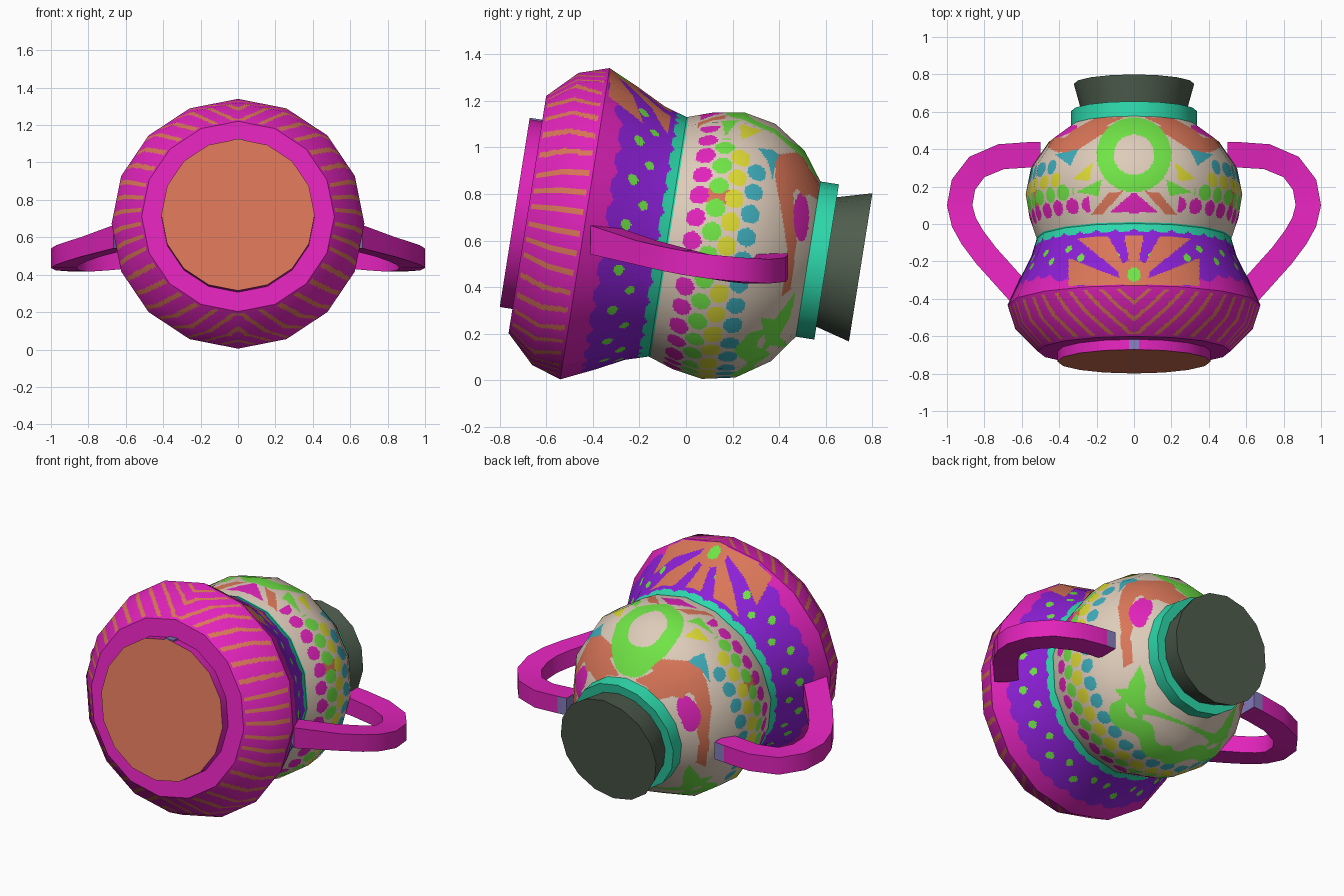
import bpy, bmesh, math
from mathutils import Vector

if "Cube" in bpy.data.objects:
    bpy.data.objects.remove(bpy.data.objects["Cube"])

TILT = math.radians(9)
C, S = math.cos(TILT), math.sin(TILT)
STEP = math.pi / 8                      # the pot has 16 sides


def axis_point(t, x, u):
    """t along the tilted pot axis, x sideways, u up from the axis."""
    return Vector((x, -0.735 + t * C + u * S, 0.72 - t * S + u * C))


# One material per colour
COLOURS = dict(magenta=(225, 35, 187), orange=(217, 118, 88), purple=(140, 32, 215),
               turquoise=(45, 217, 172), cream=(222, 204, 186), green=(112, 228, 70),
               blue=(62, 172, 186), yellow=(220, 216, 52), dark_green=(78, 93, 77),
               lavender=(132, 122, 186))
MATS = {}
for name, rgb in COLOURS.items():
    MATS[name] = bpy.data.materials.new(name)
    MATS[name].diffuse_color = [((c / 255 + 0.055) / 1.055) ** 2.4 for c in rgb] + [1]
INDEX = {n: i for i, n in enumerate(MATS)}


def make_object(name, mesh):
    ob = bpy.data.objects.new(name, mesh)
    bpy.context.collection.objects.link(ob)
    for m in MATS.values():
        mesh.materials.append(m)
    return ob


def smooth(ob):
    bpy.ops.object.select_all(action='DESELECT')
    ob.select_set(True)
    bpy.context.view_layer.objects.active = ob
    bpy.ops.object.shade_smooth_by_angle(angle=math.radians(32))


def painted_lathe(name, profile, paint, cuts=30, size=0.008):
    """16-sided lathe cut into small faces, each coloured by paint(t, a, point)."""
    segs = []
    for (t0, r0), (t1, r1) in zip(profile, profile[1:]):
        segs.append(Vector((-(r1 - r0), t1 - t0)).normalized())
    nrm = [segs[0]] + [(p + q).normalized() for p, q in zip(segs, segs[1:])] + [segs[-1]]
    rows = []
    for i in range(len(segs)):
        p, q = Vector(profile[i]), Vector(profile[i + 1])
        n = max(1, math.ceil((q - p).length / size))
        rows += [(p.lerp(q, k / n), nrm[i].lerp(nrm[i + 1], k / n)) for k in range(n)]
    rows.append((Vector(profile[-1]), nrm[-1]))
    cols = 16 * cuts
    verts, normals = [], []
    for (t, r), (nt, nr) in rows:
        for j in range(cols):
            a = j / cols * math.tau
            flat = r * math.cos(STEP / 2) / math.cos(a % STEP - STEP / 2)
            sa, ca = math.sin(a), math.cos(a)
            verts.append(axis_point(t, flat * sa, flat * ca))
            normals.append(Vector((nr * sa, nt * C + nr * ca * S, -nt * S + nr * ca * C)).normalized())
    faces, mats = [], []
    for i in range(len(rows) - 1):
        t = (rows[i][0].x + rows[i + 1][0].x) / 2
        for j in range(cols):
            k = (j + 1) % cols
            f = (i * cols + j, (i + 1) * cols + j, (i + 1) * cols + k, i * cols + k)
            p = (verts[f[0]] + verts[f[2]]) / 2
            a = (j + 0.5) / cols * math.tau
            faces.append(f)
            mats.append(INDEX[paint(t, min(a, math.tau - a), Vector((abs(p.x), p.y, p.z)))])
    mesh = bpy.data.meshes.new(name)
    mesh.from_pydata(verts, [], faces)
    ob = make_object(name, mesh)
    mesh.polygons.foreach_set("material_index", mats)
    mesh.polygons.foreach_set("use_smooth", [True] * len(faces))
    mesh.normals_split_custom_set_from_vertices(normals)
    return ob


def plain_lathe(name, profile, colour, cap_start=None, cap_end=None):
    bm = bmesh.new()
    rings = [[bm.verts.new(axis_point(t, r * math.sin(j * STEP), r * math.cos(j * STEP)))
              for j in range(16)] for t, r in profile]
    for p, q in zip(rings, rings[1:]):
        for j in range(16):
            k = (j + 1) % 16
            bm.faces.new((p[j], q[j], q[k], p[k])).material_index = INDEX[colour]
    if cap_start:
        bm.faces.new(rings[0]).material_index = INDEX[cap_start]
    if cap_end:
        bm.faces.new(rings[-1][::-1]).material_index = INDEX[cap_end]
    mesh = bpy.data.meshes.new(name)
    bm.to_mesh(mesh)
    smooth(make_object(name, mesh))


def inside(x, y, poly):
    hit = False
    for (x0, y0), (x1, y1) in zip(poly, poly[1:] + poly[:1]):
        if (y0 > y) != (y1 > y) and x < (x1 - x0) * (y - y0) / (y1 - y0) + x0:
            hit = not hit
    return hit


def dot(t, a, row, gap, shift, radius, around=0.56):
    """True inside a ring of round spots at height row."""
    da = (a / gap + shift) % 1 - 0.5
    return math.hypot(t - row, da * gap * around) < radius


# Belly: magenta with orange stripes that turn into chevrons at top and bottom
def paint_belly(t, a, p):
    b = min(a, math.pi - a)
    s = b + (0.305 - t) * 1.7 * max(0, 1 - b / 1.2)
    stripe = (s / 0.135) % 1 < 0.27
    return 'orange' if stripe and 0.065 < t < 0.288 else 'magenta'


# Shoulder: purple lace with green spots, orange burst on top, turquoise rim
def paint_shoulder(t, a, p):
    wave = abs(math.sin(a * 16))
    if t > 0.635 - 0.018 * wave:
        return 'turquoise'
    if a < 0.8:
        dx, dy = p.x, p.y + 0.27
        if math.hypot(dx, dy) < 0.037:
            return 'green'
        if p.x < 0.35 and -0.34 < p.y < -0.05 and t < 0.60:
            if math.cos(9 * math.atan2(dx, dy + 0.05)) > -0.25 or math.hypot(dx, dy) < 0.08:
                return 'orange'
    if dot(t, a, 0.48, 0.34, 0, 0.022) or dot(t, a, 0.54, 0.34, 0.5, 0.02):
        return 'green'
    edge = 0.31 + 0.075 * min(1, max(0, (a - 0.45) / 0.4))
    return 'purple' if t > edge + 0.03 * (1 - wave) * (a > 0.5) else 'magenta'


# Globe shapes seen from above (x, y) and from the side (y, z); both mirrored
TOP_SHAPES = [
    ('magenta', [(-0.01, 0.18), (0.13, 0.06), (-0.01, 0.06)]),
    ('orange', [(0.06, 0.175), (0.13, 0.17), (0.23, 0.05), (0.17, 0.05)]),
    ('green', [(0.17, 0.24), (0.31, 0.17), (0.19, 0.15)]),
    ('yellow', [(0.22, 0.33), (0.33, 0.24), (0.24, 0.23)]),
    ('blue', [(0.30, 0.40), (0.42, 0.37), (0.34, 0.31)]),
    ('orange', [(0.05, 0.57), (0.2, 0.57), (0.33, 0.50), (0.42, 0.40), (0.34, 0.41),
                (0.24, 0.47), (0.12, 0.54)])]
SIDE_SHAPES = [
    ('orange', [(0.39, 0.97), (0.49, 0.98), (0.525, 0.93), (0.46, 0.80), (0.475, 0.60),
                (0.45, 0.39), (0.41, 0.36), (0.435, 0.56), (0.405, 0.75), (0.38, 0.88)]),
    ('green', [(0.47, 0.38), (0.45, 0.28), (0.40, 0.19), (0.45, 0.14), (0.36, 0.15),
               (0.31, 0.10), (0.34, 0.17), (0.32, 0.27), (0.38, 0.26)])]


def paint_globe(t, a, p):
    if t < 0.675:
        return 'turquoise'
    if a < 1.1:
        ring = math.hypot(p.x, p.y - 0.37)
        if ring < 0.2:
            return 'green' if ring > 0.108 else 'cream'
        for colour, poly in TOP_SHAPES:
            if inside(p.x, p.y, poly):
                return colour
    if math.hypot((p.y - 0.495) / 0.033, (p.z - 0.70) / 0.105) < 1:
        return 'magenta'
    for colour, poly in SIDE_SHAPES:
        if inside(p.y, p.z, poly):
            return colour
    # zigzag leaf band under the neck
    if a > 2.3 and abs(t - 1.10 - 0.03 * math.sin(a * 12)) < 0.045:
        return 'green'
    gap = math.pi / 17
    for colour, row, shift, first in (('magenta', 0.77, 0, 0.45), ('green', 0.848, 0.5, 0.62),
                                      ('yellow', 0.922, 0, 0.72), ('blue', 1.0, 0.5, 0.85)):
        if a > first and dot(t, a, row, gap, shift, 0.041):
            return colour
    dt, da = t - 0.848, (a - 1.2) * 0.56
    if math.hypot(dt, da) < 0.07 + 0.02 * math.cos(4 * math.atan2(dt, da)):
        return 'orange'
    return 'cream'


painted_lathe('belly', [(0.055, 0.515), (0.177, 0.635), (0.305, 0.676)], paint_belly)
painted_lathe('shoulder', [(0.305, 0.676), (0.444, 0.612), (0.566, 0.55), (0.665, 0.52)],
              paint_shoulder)
painted_lathe('globe', [(0.665, 0.52), (0.776, 0.558), (0.905, 0.579), (1.046, 0.551),
                        (1.187, 0.457), (1.28, 0.33)], paint_globe)

# Foot, collar and stopper
plain_lathe('foot', [(0, 0.41), (0.055, 0.41), (0.055, 0.515)], 'magenta', cap_start='orange')
plain_lathe('collar', [(1.275, 0.30), (1.275, 0.337), (1.355, 0.337), (1.355, 0.25)], 'turquoise')
plain_lathe('stopper', [(1.35, 0.28), (1.503, 0.322)], 'dark_green', cap_end='dark_green')

# Small lavender patch on the foot
bpy.ops.mesh.primitive_cube_add(size=1, location=axis_point(0.028, 0, 0.408),
                                rotation=(-TILT, 0, 0))
patch = bpy.context.object
patch.name = 'foot_patch'
patch.scale = (0.055, 0.05, 0.008)
patch.data.materials.append(MATS['lavender'])

# Handles: a rectangular strap swept along a loop, mirrored left and right
PATH = [(0.615, -0.365, 0.603), (0.79, -0.17, 0.548), (0.865, -0.07, 0.523), (0.91, 0.01, 0.505),
        (0.932, 0.10, 0.488), (0.912, 0.21, 0.475), (0.84, 0.305, 0.468), (0.71, 0.36, 0.475),
        (0.56, 0.37, 0.488), (0.50, 0.37, 0.492)]


def handle(name, side):
    pts = [Vector(p) for p in PATH]
    bm = bmesh.new()
    rings = []
    for i, p in enumerate(pts):
        d = pts[min(i + 1, len(pts) - 1)] - pts[max(i - 1, 0)]
        out = Vector((d.y, -d.x, 0)).normalized() * 0.068
        up = Vector((0, 0, 0.062 if i == 0 else 0.052))
        ring = [p + out + up, p - out + up, p - out - up, p + out - up]
        rings.append([bm.verts.new((v.x * side, v.y, v.z)) for v in ring])
    for i, (p, q) in enumerate(zip(rings, rings[1:])):
        for j in range(4):
            k = (j + 1) % 4
            f = bm.faces.new((p[j], p[k], q[k], q[j]))
            last = i == len(rings) - 2 and j == 3
            f.material_index = INDEX['lavender' if last else 'magenta']
    for ring in (rings[0], rings[-1]):
        bm.faces.new(ring).material_index = INDEX['lavender']
    bmesh.ops.recalc_face_normals(bm, faces=bm.faces)
    mesh = bpy.data.meshes.new(name)
    bm.to_mesh(mesh)
    smooth(make_object(name, mesh))


handle('right_handle', 1)
handle('left_handle', -1)

for m in bpy.data.materials:
    if m.users and not m.is_grease_pencil:
        m.use_nodes = True
        m.node_tree.nodes["Principled BSDF"].inputs["Base Color"].default_value = m.diffuse_color
